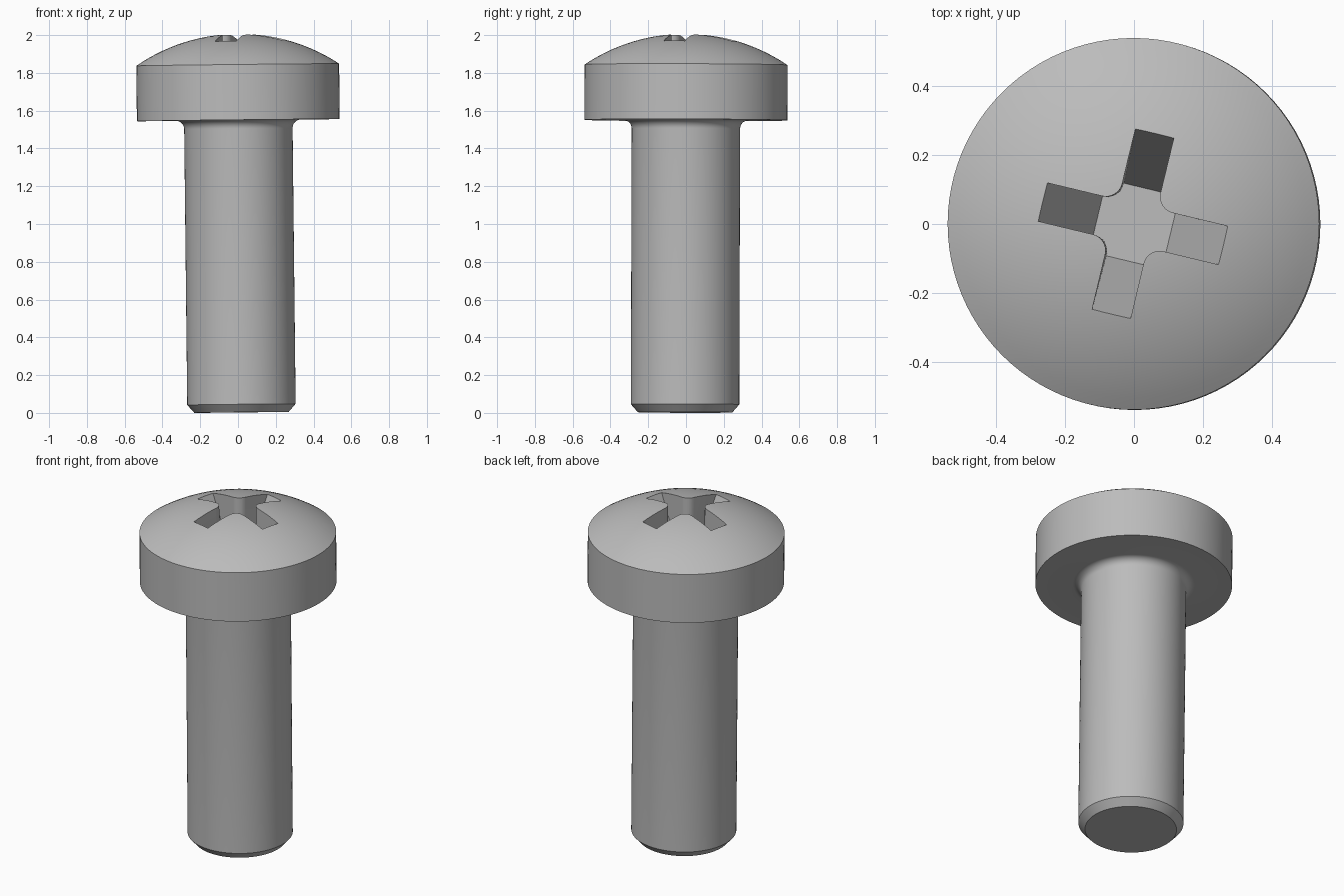
import bpy, bmesh, math
from mathutils import Matrix, Vector

if "Cube" in bpy.data.objects:
    bpy.data.objects.remove(bpy.data.objects["Cube"], do_unlink=True)

HEAD_R, SHANK_R, TIP_R = 0.537, 0.287, 0.25
RIM_Z, UNDER_Z, TOP_Z, TIP_Z = 1.843, 1.55, 2.007, 0.003
FILLET = 0.045


def make_object(name, bm):
    bmesh.ops.recalc_face_normals(bm, faces=bm.faces)
    mesh = bpy.data.meshes.new(name)
    bm.to_mesh(mesh)
    bm.free()
    obj = bpy.data.objects.new(name, mesh)
    bpy.context.collection.objects.link(obj)
    return obj


def arc(cx, cy, r, start, end, steps):
    angles = [math.radians(start + (end - start) * i / steps) for i in range(steps + 1)]
    return [(cx + r * math.cos(a), cy + r * math.sin(a)) for a in angles]


# Screw body: tip chamfer, shank, fillet, head side and domed top
sag = TOP_Z - RIM_Z
dome_r = (HEAD_R ** 2 + sag ** 2) / (2 * sag)
rim_angle = math.degrees(math.acos(HEAD_R / dome_r))
profile = [(0, TIP_Z), (TIP_R, TIP_Z), (SHANK_R, 0.045)]
profile += arc(SHANK_R + FILLET, UNDER_Z - FILLET, FILLET, 180, 90, 8)
profile += [(HEAD_R, UNDER_Z)]
profile += arc(0, TOP_Z - dome_r, dome_r, rim_angle, 90, 14)

bm = bmesh.new()
verts = [bm.verts.new((r, 0, z)) for r, z in profile]
edges = [bm.edges.new(pair) for pair in zip(verts, verts[1:])]
bmesh.ops.spin(bm, geom=verts + edges, cent=(0, 0, 0), axis=(0, 0, 1),
               angle=math.tau, steps=96, use_merge=True)
bmesh.ops.remove_doubles(bm, verts=bm.verts, dist=1e-4)
screw = make_object("screw", bm)


# Cross recess: four arms with steep end faces and rounded inner corners
def cross_outline(reach, half_width=0.057, corner=0.048):
    points = []
    c = half_width + corner
    quarter = [(reach, -half_width), (reach, half_width)] + arc(c, c, corner, 270, 180, 8)
    for k in range(4):
        turn = Matrix.Rotation(k * math.pi / 2 - math.radians(13.5), 2)
        points += [turn @ Vector(p) for p in quarter]
    return points


bm = bmesh.new()
FLOOR_Z, CUT_Z = 1.62, 2.1
slope = (0.267 - 0.108) / (1.965 - FLOOR_Z)
low = [bm.verts.new((p.x, p.y, FLOOR_Z)) for p in cross_outline(0.108)]
high = [bm.verts.new((p.x, p.y, CUT_Z))
        for p in cross_outline(0.108 + slope * (CUT_Z - FLOOR_Z))]
bm.faces.new(low)
bm.faces.new(high)
for i in range(len(low)):
    j = (i + 1) % len(low)
    bm.faces.new((low[i], low[j], high[j], high[i]))
cutter = make_object("recess_cutter", bm)

bpy.context.view_layer.objects.active = screw
screw.select_set(True)
cut = screw.modifiers.new("cross_recess", "BOOLEAN")
cut.operation, cut.solver, cut.object = "DIFFERENCE", "EXACT", cutter
bpy.ops.object.modifier_apply(modifier=cut.name)
bpy.data.objects.remove(cutter, do_unlink=True)

# The screw leans very slightly, pivoting about its head
pivot = Matrix.Translation((0, 0, 1.7))
lean = Matrix.Rotation(-0.011, 4, "Y") @ Matrix.Rotation(-0.003, 4, "X")
screw.data.transform(pivot @ lean @ pivot.inverted())

# Plain grey metal
metal = bpy.data.materials.new("grey_metal")
metal.use_nodes = True
colour = (0.5, 0.5, 0.5, 1)
metal.diffuse_color = colour
metal.node_tree.nodes["Principled BSDF"].inputs["Base Color"].default_value = colour
screw.data.materials.clear()
screw.data.materials.append(metal)

bpy.ops.object.select_all(action="DESELECT")
screw.select_set(True)
bpy.ops.object.shade_smooth_by_angle(angle=math.radians(30))
